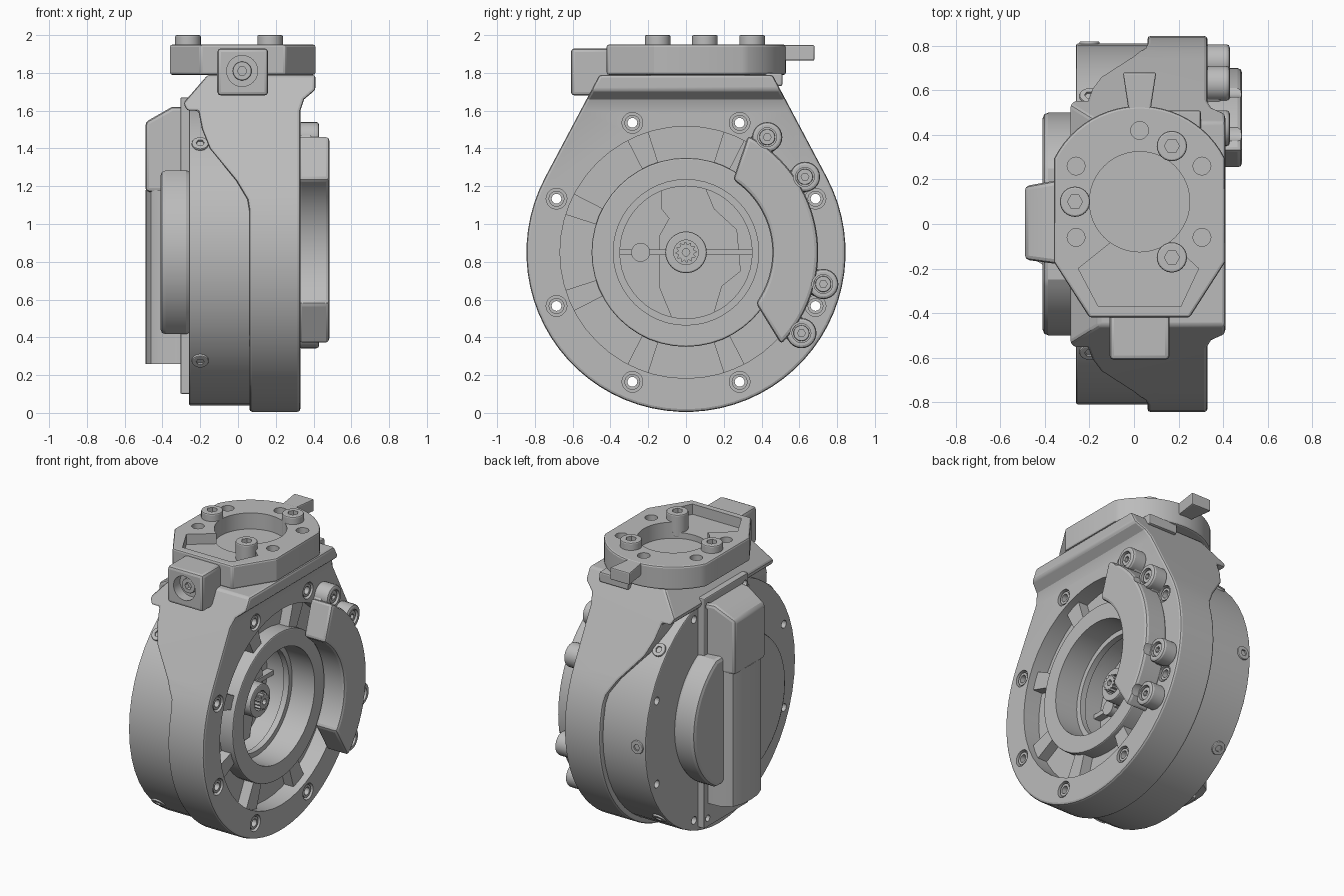
import bpy, bmesh
from math import sin, cos, radians
from mathutils import Matrix

if "Cube" in bpy.data.objects:
    bpy.data.objects.remove(bpy.data.objects["Cube"])

metal = bpy.data.materials.new("plain grey metal")
metal.use_nodes = True
GREY = (0.5, 0.5, 0.5, 1)
metal.diffuse_color = GREY
metal.node_tree.nodes["Principled BSDF"].inputs["Base Color"].default_value = GREY

CZ = 0.85  # height of the drum axis


def arc(r, a0=0, a1=360, c=(0, CZ), n=48):
    """Points on an arc; a full turn omits the repeated point."""
    k = n if abs(a1 - a0) == 360 else n - 1
    return [(c[0] + r * cos(radians(a0 + (a1 - a0) * i / k)),
             c[1] + r * sin(radians(a0 + (a1 - a0) * i / k))) for i in range(n)]


def rect(u0, u1, v0, v1):
    return [(u0, v0), (u1, v0), (u1, v1), (u0, v1)]


def finish(ob):
    bpy.ops.object.select_all(action='DESELECT')
    bpy.context.view_layer.objects.active = ob
    ob.select_set(True)
    bpy.ops.object.shade_smooth_by_angle(angle=radians(30))


def apply(ob, mod):
    bpy.ops.object.select_all(action='DESELECT')
    bpy.context.view_layer.objects.active = ob
    ob.select_set(True)
    bpy.ops.object.modifier_apply(modifier=mod.name)


def bevel(ob, width, segments=2):
    mod = ob.modifiers.new("bevel", 'BEVEL')
    mod.width, mod.segments = width, segments
    mod.limit_method, mod.angle_limit = 'ANGLE', radians(40)
    apply(ob, mod)
    finish(ob)


def prism(name, pts, axis, lo, hi, soft=0):
    """Extrude a 2D profile along an axis from lo to hi."""
    place = {'x': lambda u, v, t: (t, u, v),
             'y': lambda u, v, t: (u, t, v),
             'z': lambda u, v, t: (u, v, t)}[axis]
    bm = bmesh.new()
    a = [bm.verts.new(place(u, v, lo)) for u, v in pts]
    b = [bm.verts.new(place(u, v, hi)) for u, v in pts]
    bm.faces.new(a)
    bm.faces.new(b)
    for i in range(len(pts)):
        j = (i + 1) % len(pts)
        bm.faces.new((a[i], a[j], b[j], b[i]))
    bmesh.ops.recalc_face_normals(bm, faces=bm.faces)
    me = bpy.data.meshes.new(name)
    bm.to_mesh(me)
    bm.free()
    me.materials.append(metal)
    ob = bpy.data.objects.new(name, me)
    bpy.context.collection.objects.link(ob)
    finish(ob)
    if soft:
        bevel(ob, soft)
    return ob


def boolean(ob, pts, axis, lo, hi, op='DIFFERENCE'):
    cutter = prism("cutter", pts, axis, lo, hi)
    mod = ob.modifiers.new("cut", 'BOOLEAN')
    mod.operation, mod.solver, mod.object = op, 'EXACT', cutter
    apply(ob, mod)
    bpy.data.objects.remove(cutter)
    finish(ob)


def screw(name, c, axis, lo, hi, r, top=1):
    """Cap screw with a hexagonal socket in the hi (top=1) or lo end."""
    ob = prism(name, arc(r, c=c, n=24), axis, lo, hi, r * 0.12)
    end = hi if top else lo
    boolean(ob, arc(r * 0.5, c=c, n=6), axis, end - 0.035, end + 0.035)
    return ob


def spin(ob, angle):
    """Turn a part built around the origin about the drum axis."""
    ob.matrix_world = Matrix.Translation((0, 0, CZ)) @ Matrix.Rotation(radians(angle), 4, 'X')


bolt_spots = [arc(0.742, 22.5 + 45 * k, 400)[0] for k in range(8)]

# Main housing: round body with tangent shoulders, trimmed by its side profile
housing = prism("main_housing", arc(0.845, 152, 388) + [(0.458, 1.79), (-0.458, 1.79)],
                'x', -0.5, 0.6)
boolean(housing, [(0.06, -0.1), (0.33, -0.1), (0.33, 1.6), (0.35, 1.66), (0.41, 1.71),
                  (0.41, 1.85), (-0.16, 1.85), (-0.16, 1.79), (-0.29, 1.64), (-0.27, 1.6),
                  (-0.21, 1.6), (-0.19, 1.5), (-0.15, 1.4), (-0.01, 1.23), (0.05, 1.13),
                  (0.06, 1.07)], 'y', -1, 1, 'INTERSECT')
bevel(housing, 0.015)
boolean(housing, arc(0.667), 'x', 0.21, 0.5)
boolean(housing, arc(0.385), 'x', -0.05, 0.5)

# Rear drum
drum = prism("rear_drum", arc(0.81), 'x', -0.26, 0.1, 0.008)
boolean(drum, arc(0.385), 'x', -0.05, 0.5)

# Counterbored through holes around the rim
for spot in bolt_spots:
    boolean(housing, arc(0.055, c=spot, n=20), 'x', 0.3, 0.5)
    for part in (housing, drum):
        boolean(part, arc(0.026, c=spot, n=16), 'x', -0.5, 0.5)
    washer = prism("rim_sleeve", arc(0.042, c=spot, n=20), 'x', 0.29, 0.322)
    boolean(washer, arc(0.026, c=spot, n=16), 'x', 0, 0.5)

# Hub ring and radial ribs in the front recess
hub = prism("hub_ring", arc(0.5), 'x', 0.19, 0.31, 0.008)
boolean(hub, arc(0.385), 'x', 0, 0.5)
lip = prism("hub_inner_lip", arc(0.39), 'x', 0.1, 0.14)
boolean(lip, arc(0.35), 'x', 0, 0.5)
for k in range(8):
    rib = prism("recess_rib", [(0.49, -0.045), (0.675, -0.06), (0.675, 0.06), (0.49, 0.045)],
                'x', 0.2, 0.28)
    spin(rib, 22.5 + 45 * k)

# Bore interior: contoured plate, cross bar, shaft
prism("bore_plate", [(-0.13, 1.2), (-0.13, 1.08), (-0.09, 1.03), (-0.14, 0.94), (-0.14, 0.66),
                     (-0.07, 0.49), (0.14, 0.5), (0.19, 0.67), (0.29, 0.75), (0.27, 0.97),
                     (0.15, 1.08), (0.1, 1.2)], 'x', -0.06, -0.01)
prism("bore_cross_bar", rect(-0.385, 0.385, CZ - 0.015, CZ + 0.015), 'x', -0.06, 0)
prism("bore_boss", arc(0.05, c=(-0.24, CZ), n=24), 'x', -0.06, 0.01)
shaft = prism("shaft", arc(0.11), 'x', -0.06, 0.17, 0.008)
boolean(shaft, arc(0.065), 'x', 0.13, 0.3)
teeth = [arc(0.055 if i % 4 < 2 else 0.043, i * 7.5, 400)[0] for i in range(48)]
pinion = prism("shaft_pinion", teeth, 'x', 0.1, 0.2)
boolean(pinion, arc(0.02, n=12), 'x', 0.15, 0.3)

# Curved side cover with screw lugs
cover = prism("curved_cover", arc(0.7, -44, 62, n=30) + arc(0.457, 57, -36, n=30),
              'x', 0.32, 0.485, 0.02)
for k, angle in enumerate((54.8, 32.4, -13, -35)):
    spot = arc(0.746, angle, 400)[0]
    boolean(cover, arc(0.06, c=spot, n=20), 'x', 0.42, 0.6)
    lug = prism("cover_lug", arc(0.08, c=spot, n=24), 'x', 0.32, 0.43, 0.015)
    boolean(lug, arc(0.05, c=spot, n=20), 'x', 0.4, 0.6)
    screw("cover_screw", spot, 'x', 0.38, 0.42, 0.042)
    arm = prism("cover_lug_web", rect(0.64, 0.75, -0.07, 0.07), 'x', 0.32, 0.39, 0.01)
    spin(arm, angle)

# Motor cover on the rear face: strip, flattened disc, column and upper block
strip = prism("rear_strip", rect(-0.24, 0.24, 0.1, 1.67), 'x', -0.305, -0.25, 0.008)
for u in (-0.2, 0.2):
    for v in (0.16, 1.61):
        boolean(strip, arc(0.022, c=(u, v), n=14), 'x', -0.5, -0.28)
prism("rear_disc", arc(0.5, -60, 60, n=30) + arc(0.5, 120, 240, n=30),
      'x', -0.41, -0.25, 0.025)
prism("motor_column", [(-0.27, -0.2), (-0.4, -0.19), (-0.46, -0.15), (-0.485, -0.08),
                       (-0.49, 0), (-0.485, 0.08), (-0.46, 0.15), (-0.4, 0.19),
                       (-0.27, 0.2)], 'z', 0.26, 1.18)
block = prism("motor_block", [(-0.27, -0.19), (-0.49, -0.16), (-0.49, 0.17), (-0.27, 0.21)],
              'z', 1.17, 1.7)
boolean(block, [(-0.6, 1.1), (-0.2, 1.1), (-0.2, 1.62), (-0.35, 1.62), (-0.49, 1.54),
                (-0.6, 1.48)], 'y', -1, 1, 'INTERSECT')
bevel(block, 0.02)

# Radial screws around the drum
for angle in (0, 45, 135, 225, -45):
    spin(screw("drum_screw", (-0.2, 0), 'y', 0.78, 0.82, 0.045), angle)

# Top flange with bore, pocket and tab
HUB = (0.025, 0.1)
flange = prism("top_flange", arc(0.43, 27, 153, c=HUB, n=24) +
               [(-0.36, -0.17), (-0.2, -0.42), (0.25, -0.42), (0.41, -0.17)],
               'z', 1.79, 1.95, 0.012)
boolean(flange, arc(0.225, c=HUB), 'z', 1.84, 2.1)
boolean(flange, [(-0.25, -0.2), (-0.1, -0.08), (0.16, -0.08), (0.29, -0.2),
                 (0.21, -0.37), (-0.16, -0.37)], 'z', 1.88, 2.1)
for spot in ((0.025, 0.42), (0.305, 0.26), (0.305, -0.06), (-0.26, 0.26), (-0.26, -0.06)):
    boolean(flange, arc(0.04, c=spot, n=20), 'z', 1.85, 2.1)
prism("flange_tab", [(-0.02, 0.48), (0.07, 0.48), (0.1, 0.68), (-0.05, 0.68)],
      'z', 1.865, 1.948, 0.008)
for spot in ((0.17, 0.35), (-0.265, 0.1), (0.17, -0.15)):
    screw("flange_screw", spot, 'z', 1.85, 2.0, 0.068)
prism("flange_rear_foot", rect(0.08, 0.3, 0.38, 0.51), 'z', 1.73, 1.8, 0.01)

# Front connector box with a recessed screw
connector = prism("front_connector", rect(-0.11, 0.16, 1.68, 1.93), 'y', -0.61, -0.4, 0.02)
boolean(connector, arc(0.082, c=(0.022, 1.81), n=32), 'y', -0.8, -0.54)
screw("connector_screw", (0.022, 1.81), 'y', -0.57, -0.5, 0.05, top=0)
